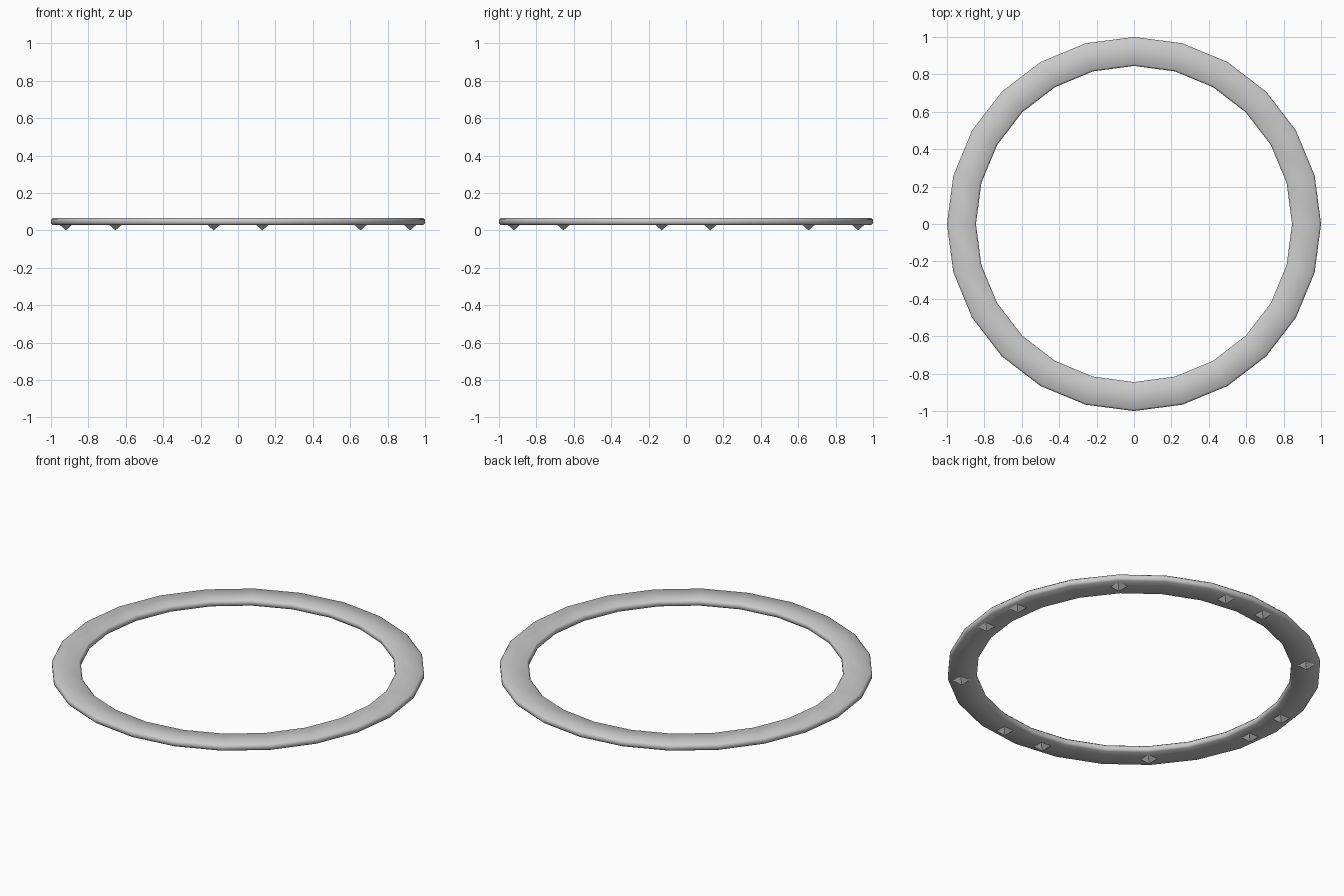
import bpy, bmesh, math

if "Cube" in bpy.data.objects:
    bpy.data.objects.remove(bpy.data.objects["Cube"])

def make_object(name, bm):
    bmesh.ops.recalc_face_normals(bm, faces=bm.faces)
    mesh = bpy.data.meshes.new(name)
    bm.to_mesh(mesh)
    bm.free()
    obj = bpy.data.objects.new(name, mesh)
    bpy.context.collection.objects.link(obj)
    return obj

# ring: 24-sided sweep of a flat section with softened corners
SIDES = 24
R_IN, R_OUT, Z0, Z1, B = 0.845, 1.0, 0.029, 0.067, 0.01
profile = [(R_IN + B, Z0), (R_OUT - B, Z0), (R_OUT, Z0 + B), (R_OUT, Z1 - B),
           (R_OUT - B, Z1), (R_IN + B, Z1), (R_IN, Z1 - B), (R_IN, Z0 + B)]
bm = bmesh.new()
rows = []
for i in range(SIDES):
    a = 2 * math.pi * i / SIDES
    rows.append([bm.verts.new((r * math.cos(a), r * math.sin(a), z)) for r, z in profile])
n = len(profile)
for i in range(SIDES):
    p, q = rows[i], rows[(i + 1) % SIDES]
    for j in range(n):
        k = (j + 1) % n
        bm.faces.new((p[j], q[j], q[k], p[k]))
ring = make_object("ring", bm)
bpy.context.view_layer.objects.active = ring
ring.select_set(True)
bpy.ops.object.shade_smooth_by_angle(angle=math.radians(50))

# small square pyramid studs pointing down, three per quadrant
H = 0.034
studs = [(0.92, 0.13), (0.655, 0.655), (0.13, 0.92)]
for sx in (1, -1):
    for sy in (1, -1):
        for x, y in studs:
            bm = bmesh.new()
            base = [bm.verts.new((sx * x + dx * H, sy * y + dy * H, Z0 + 0.001))
                    for dx, dy in ((-1, -1), (1, -1), (1, 1), (-1, 1))]
            tip = bm.verts.new((sx * x, sy * y, 0))
            bm.faces.new(base)
            for i in range(4):
                bm.faces.new((base[i], base[(i + 1) % 4], tip))
            make_object("underside_stud", bm)
